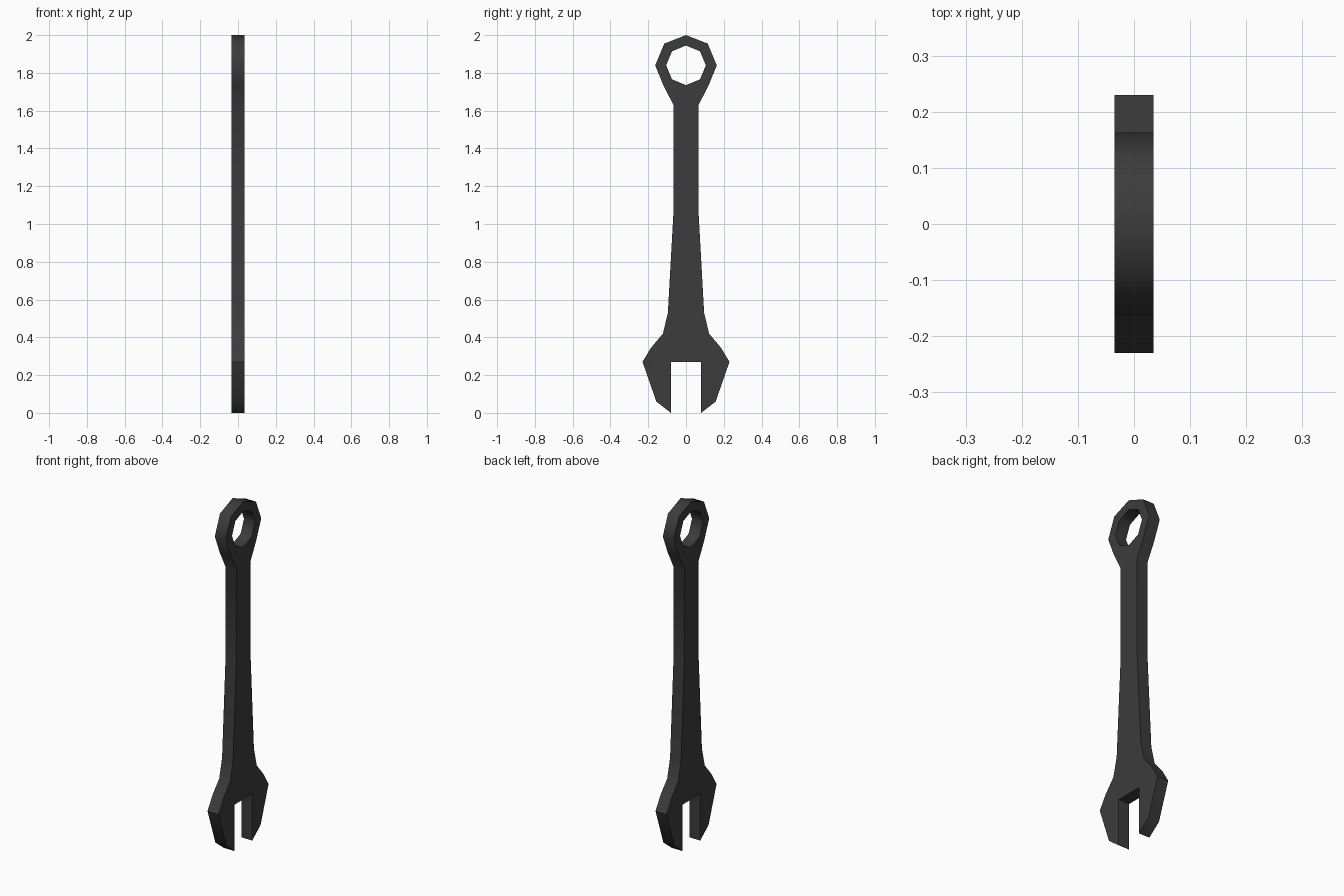
import bpy, bmesh, math

if "Cube" in bpy.data.objects:
    bpy.data.objects.remove(bpy.data.objects["Cube"])

HALF = 0.035  # half thickness

# Right half of the outline (y, z): slot corner, jaw, handle, ring top
right = [(0.08, 0.27), (0.08, 0.0), (0.157, 0.06), (0.23, 0.27), (0.185, 0.345),
         (0.122, 0.42), (0.096, 0.53), (0.066, 1.07), (0.066, 1.63),
         (0.118, 1.73), (0.163, 1.84), (0.115, 1.955)]
outline = right + [(0.0, 2.0)] + [(-y, z) for y, z in reversed(right)]

# Eight-sided hole in the ring end
hole = [(0.105 * math.cos(i * math.pi / 4), 1.84 + 0.105 * math.sin(i * math.pi / 4))
        for i in range(8)]

bm = bmesh.new()


def add_loop(points):
    verts = [bm.verts.new((-HALF, y, z)) for y, z in points]
    return [bm.edges.new((v, verts[(i + 1) % len(verts)])) for i, v in enumerate(verts)]


# Fill the profile, then extrude it to thickness
edges = add_loop(outline) + add_loop(hole)
bmesh.ops.triangle_fill(bm, edges=edges, use_beauty=True, use_dissolve=False)
extruded = bmesh.ops.extrude_face_region(bm, geom=bm.faces[:], use_keep_orig=True)
new_verts = [g for g in extruded["geom"] if isinstance(g, bmesh.types.BMVert)]
bmesh.ops.translate(bm, verts=new_verts, vec=(2 * HALF, 0, 0))
bmesh.ops.recalc_face_normals(bm, faces=bm.faces[:])

mesh = bpy.data.meshes.new("wrench")
bm.to_mesh(mesh)
bm.free()
wrench = bpy.data.objects.new("wrench", mesh)
bpy.context.collection.objects.link(wrench)

# Dark steel
steel = bpy.data.materials.new("dark_steel")
steel.diffuse_color = (0.045, 0.045, 0.045, 1)
steel.use_nodes = True
steel.node_tree.nodes["Principled BSDF"].inputs["Base Color"].default_value = steel.diffuse_color
mesh.materials.append(steel)

# Smooth along the rim, sharp at the flat faces
bpy.context.view_layer.objects.active = wrench
wrench.select_set(True)
bpy.ops.object.shade_smooth_by_angle(angle=math.radians(50))
